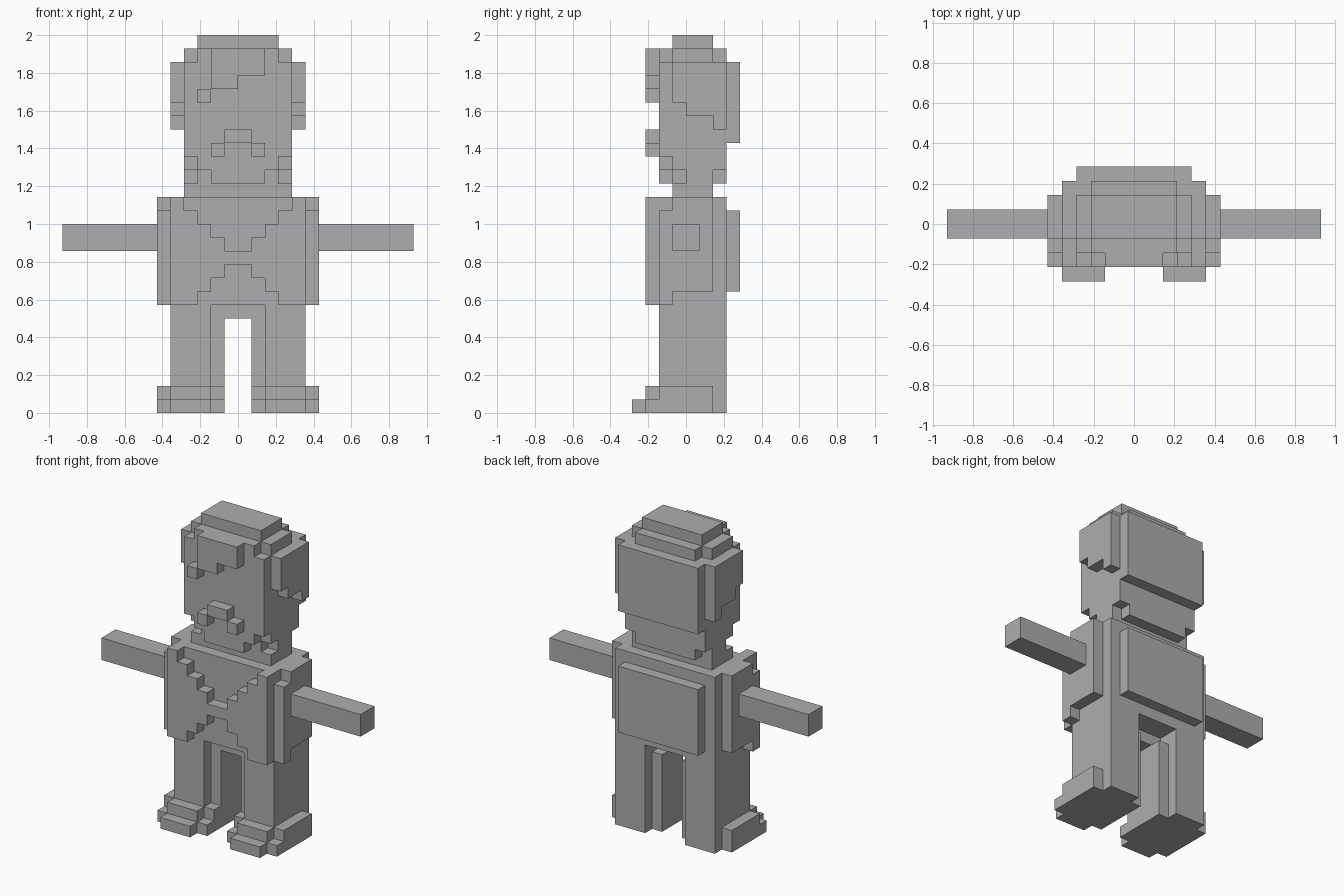
import bpy, bmesh, math
from mathutils import Vector

if "Cube" in bpy.data.objects:
    bpy.data.objects.remove(bpy.data.objects["Cube"])

U = 1 / 14          # edge length of one block
cells = {}          # block position -> part name

grey = bpy.data.materials.new("plain_grey")
grey.diffuse_color = (0.42, 0.42, 0.42, 1)
grey.use_nodes = True
grey.node_tree.nodes["Principled BSDF"].inputs["Base Color"].default_value = grey.diffuse_color


def fill(part, x0, x1, y0, y1, z0, z1, mirror=False):
    """Fill a range of blocks, optionally mirrored across x = 0."""
    for x in range(x0, x1):
        for y in range(y0, y1):
            for z in range(z0, z1):
                cells[x, y, z] = part
                if mirror:
                    cells[-1 - x, y, z] = part.replace("right", "left")


def carve(x0, x1, y0, y1, z0, z1):
    for x in range(x0, x1):
        for y in range(y0, y1):
            for z in range(z0, z1):
                cells.pop((x, y, z), None)


# Feet with stepped toes
fill("right_foot", 1, 6, -2, 2, 0, 2, True)
fill("right_foot", 1, 6, -3, -2, 0, 1, True)
fill("right_foot", 2, 5, -3, -2, 1, 2, True)
fill("right_foot", 2, 5, -4, -3, 0, 1, True)

# Legs with a recessed inner strip, joined at the crotch
fill("right_leg", 2, 5, -2, 3, 0, 8, True)
fill("right_leg", 1, 2, -1, 2, 0, 7, True)
fill("crotch", -2, 2, -1, 1, 7, 8)

# Torso, side panels and back panel
fill("torso", -5, 5, -2, 3, 8, 16)
fill("right_side_panel", 5, 6, -1, 2, 9, 16, True)
fill("right_side_panel", 5, 6, -2, -1, 8, 15, True)
fill("back_panel", -4, 4, 3, 4, 9, 15)

# Open jacket front: stepped V above and below the fastening
fill("jacket_front", -5, 5, -3, -2, 8, 16)
for i in range(4):
    carve(-1 - i, 1 + i, -3, -2, 12 + i, 13 + i)
for i in range(3):
    carve(-1 - i, 1 + i, -3, -2, 10 - i, 11 - i)

# Arms held straight out
fill("right_arm", 6, 13, -1, 1, 12, 14, True)

# Neck and head with a stepped jaw
fill("neck", -4, 4, -1, 2, 16, 17)
fill("head", -4, 4, -2, 3, 19, 26)
fill("head", -4, 4, -1, 3, 18, 19)
fill("head", -3, 3, -2, -1, 18, 19)
fill("head", -4, 4, 0, 2, 17, 18)
fill("head", -3, 3, -1, 3, 17, 18)
fill("head", -2, 2, -2, -1, 17, 18)

# Hair: crown, back, sides and fringe
fill("hair_crown", -3, 3, -1, 2, 27, 28)
fill("hair_crown", -4, 4, -1, 2, 26, 27)
fill("hair_crown", -3, 3, -2, 3, 26, 27)
fill("hair_back", -4, 4, 3, 4, 20, 26)
for y0, y1, z in ((-1, 0, 23), (0, 2, 22), (2, 3, 21)):
    fill("right_hair_side", 4, 5, y0, y1, z, 26, True)
fill("hair_fringe", -2, 2, -3, -2, 25, 27)
fill("hair_fringe", -2, 0, -3, -2, 24, 25)
fill("hair_fringe", -3, -2, -3, -2, 23, 24)

# Moustache
fill("moustache", -1, 1, -3, -2, 20, 21)
fill("moustache", 1, 2, -3, -2, 19, 20, True)


def build(part):
    """Mesh the outer block faces of one part and merge flat areas."""
    bm = bmesh.new()
    verts = {}
    for cell, name in cells.items():
        if name != part:
            continue
        for axis in range(3):
            for side in (0, 1):
                near = list(cell)
                near[axis] += 2 * side - 1
                if tuple(near) in cells:
                    continue
                a, b = (axis + 1) % 3, (axis + 2) % 3
                loop = []
                for da, db in ((0, 0), (1, 0), (1, 1), (0, 1)):
                    p = list(cell)
                    p[axis] += side
                    p[a] += da
                    p[b] += db
                    p = tuple(p)
                    if p not in verts:
                        verts[p] = bm.verts.new(Vector(p) * U)
                    loop.append(verts[p])
                bm.faces.new(loop if side else loop[::-1])
    bmesh.ops.dissolve_limit(bm, angle_limit=math.radians(1),
                             verts=bm.verts[:], edges=bm.edges[:])
    mesh = bpy.data.meshes.new(part)
    bm.to_mesh(mesh)
    bm.free()
    mesh.materials.append(grey)
    bpy.context.collection.objects.link(bpy.data.objects.new(part, mesh))


for part in sorted(set(cells.values())):
    build(part)
